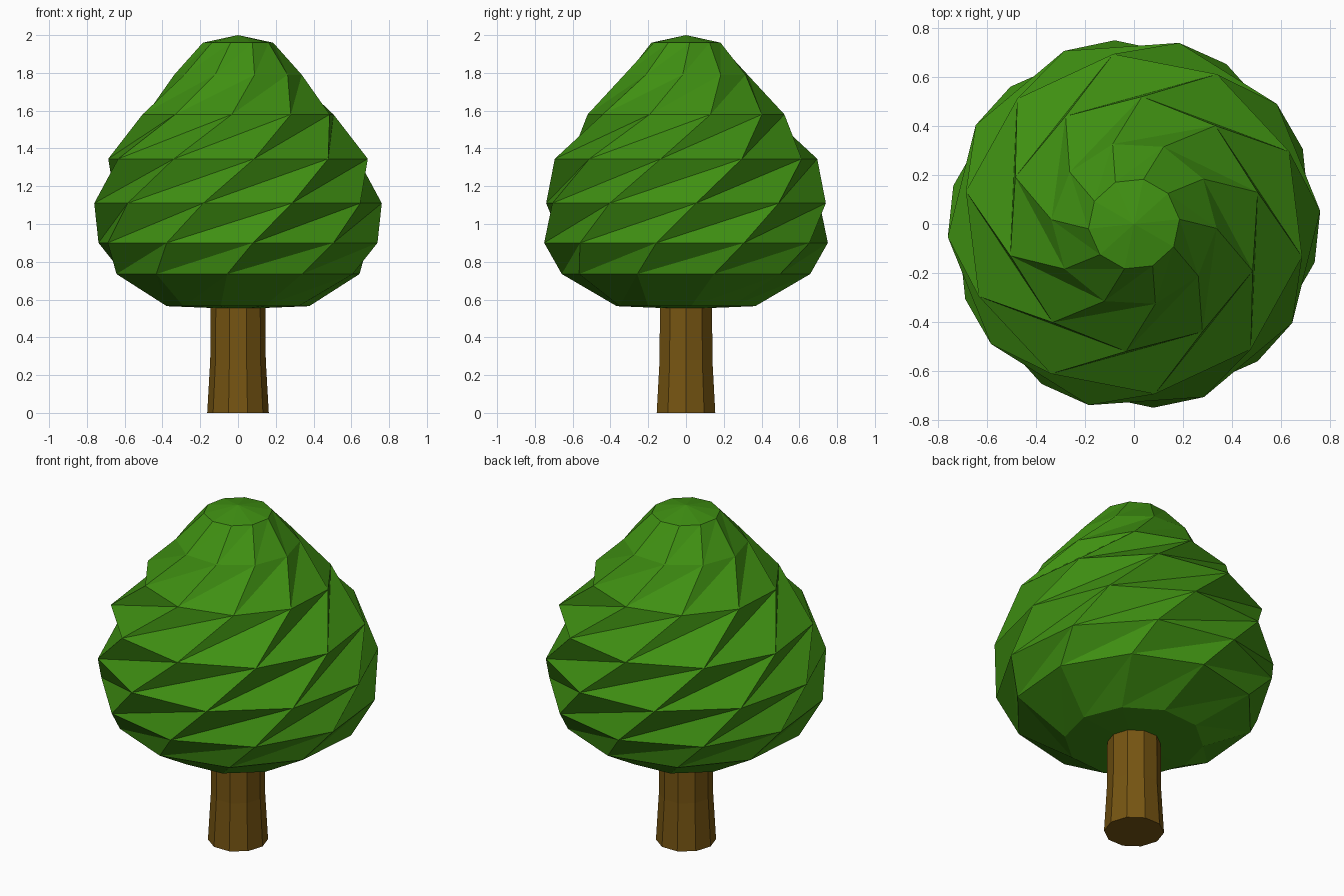
import bpy, bmesh
from math import radians, cos, sin

if "Cube" in bpy.data.objects:
    bpy.data.objects.remove(bpy.data.objects["Cube"])

SIDES = 10


def material(name, color):
    m = bpy.data.materials.new(name)
    m.diffuse_color = (*color, 1)
    m.use_nodes = True
    m.node_tree.nodes["Principled BSDF"].inputs["Base Color"].default_value = m.diffuse_color
    return m


def lofted(name, rings, bottom_z, top_z, mat):
    """Stack ten-sided rings (z, radius, twist) and close both ends with a fan."""
    bm = bmesh.new()
    loops = [[bm.verts.new((r * cos(radians(a + 360 / SIDES * i)),
                            r * sin(radians(a + 360 / SIDES * i)), z))
              for i in range(SIDES)] for z, r, a in rings]
    low = bm.verts.new((0, 0, bottom_z))
    high = bm.verts.new((0, 0, top_z))
    for i in range(SIDES):
        j = (i + 1) % SIDES
        # long diagonals give the twisted, grooved facets
        for a, b in zip(loops, loops[1:]):
            bm.faces.new((a[i], a[j], b[j]))
            bm.faces.new((a[i], b[j], b[i]))
        bm.faces.new((low, loops[0][j], loops[0][i]))
        bm.faces.new((high, loops[-1][i], loops[-1][j]))
    mesh = bpy.data.meshes.new(name)
    bm.to_mesh(mesh)
    bm.free()
    mesh.materials.append(mat)
    ob = bpy.data.objects.new(name, mesh)
    bpy.context.collection.objects.link(ob)
    return ob


# Trunk: straight above, flared at the foot
lofted("trunk", [(0, 0.163, 0), (0.28, 0.147, 0), (0.6, 0.145, 0)], 0, 0.6,
       material("bark", (0.18, 0.09, 0.006)))

# Crown: rings that swirl upwards
lofted("crown", [(0.565, 0.378, 4), (0.735, 0.66, 13), (0.90, 0.755, 24),
                 (1.11, 0.763, 40), (1.345, 0.70, 61), (1.58, 0.522, 86.4),
                 (1.79, 0.338, 105), (1.96, 0.187, 114)], 0.55, 2.0,
       material("leaves", (0.05, 0.28, 0.006)))
